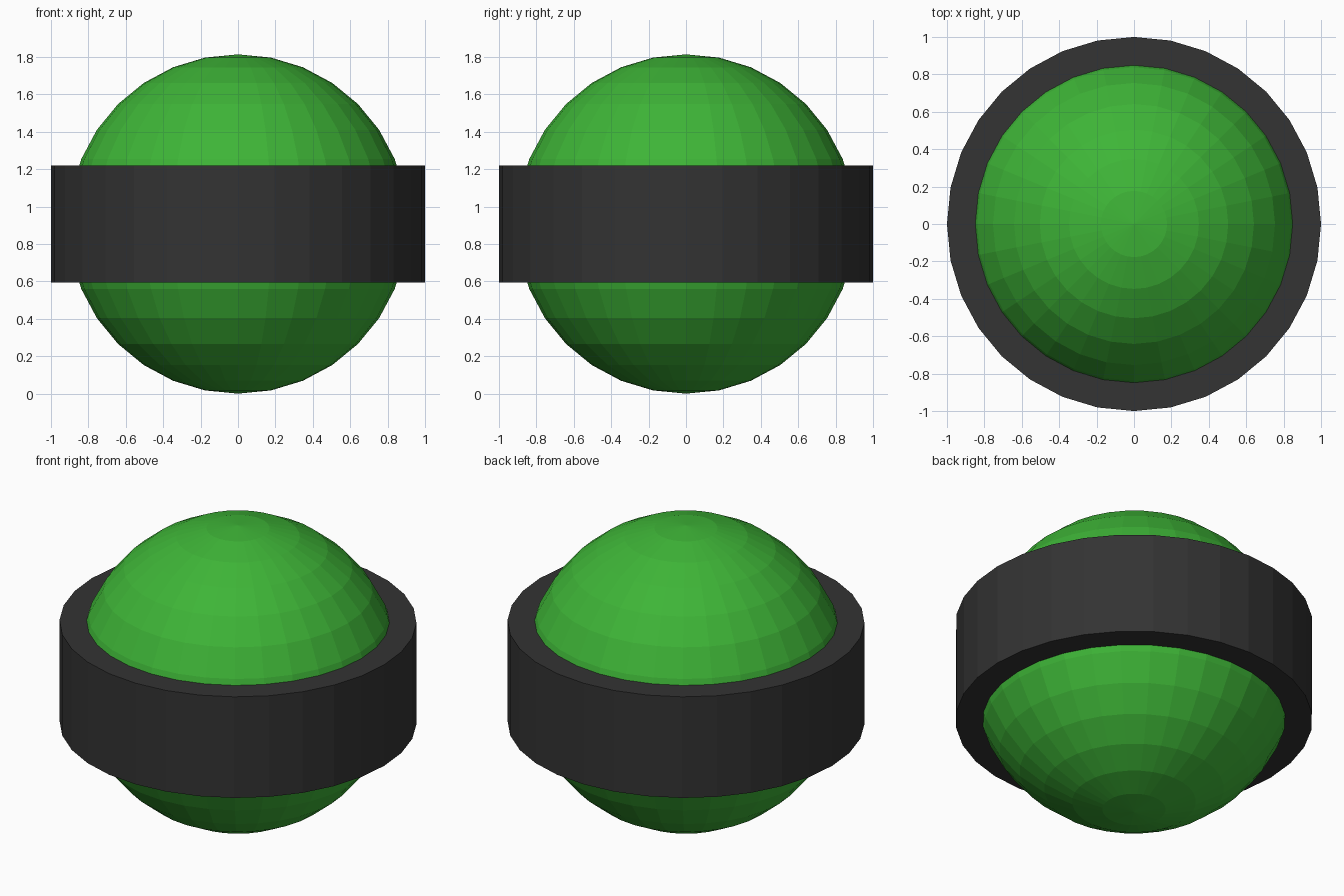
import bpy

if "Cube" in bpy.data.objects:
    bpy.data.objects.remove(bpy.data.objects["Cube"])

SIDES = 32
BALL_R = 0.907          # the ball rests on z = 0
BAND_R = 1.0
BAND_H = 0.625


def finish(name, color):
    obj = bpy.context.object
    obj.name = name
    mat = bpy.data.materials.new(name + "_color")
    mat.diffuse_color = (*color, 1)
    mat.use_nodes = True
    mat.node_tree.nodes["Principled BSDF"].inputs["Base Color"].default_value = mat.diffuse_color
    obj.data.materials.append(mat)
    bpy.ops.object.shade_flat()


# Green faceted ball
bpy.ops.mesh.primitive_uv_sphere_add(segments=SIDES, ring_count=16,
                                     radius=BALL_R, location=(0, 0, BALL_R))
finish("ball", (0.048, 0.46, 0.038))

# Dark band around the equator
bpy.ops.mesh.primitive_cylinder_add(vertices=SIDES, radius=BAND_R,
                                    depth=BAND_H, location=(0, 0, BALL_R))
finish("band", (0.033, 0.033, 0.033))
